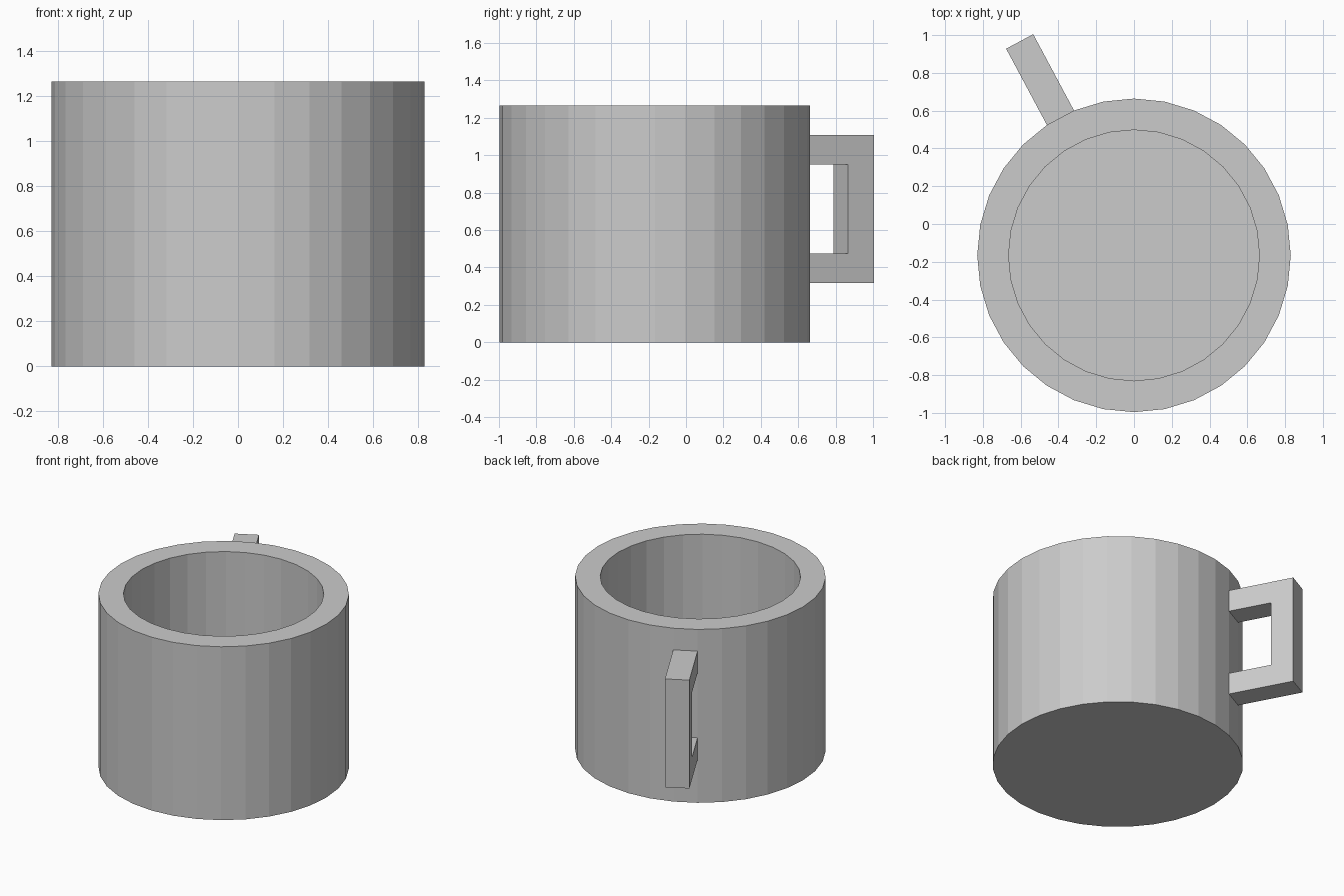
import bpy, bmesh, math
from mathutils import Vector

if "Cube" in bpy.data.objects:
    bpy.data.objects.remove(bpy.data.objects["Cube"])

SIDES, CY = 32, -0.166
R_OUT, R_IN, H = 0.83, 0.664, 1.267
STEP = H / 8          # height of one wall row, also the handle thickness
HANDLE_R = 1.284      # handle reach from the cup axis

bm = bmesh.new()


def ring(r, z):
    return [bm.verts.new((r * math.cos(2 * math.pi * i / SIDES),
                          CY + r * math.sin(2 * math.pi * i / SIDES), z))
            for i in range(SIDES)]


# Cup: outer wall rows, flat rim, inner wall, thick floor
profile = [(R_OUT, STEP * k) for k in range(9)] + [(R_IN, H), (R_IN, STEP)]
rings = [ring(r, z) for r, z in profile]
rows = []
for a, b in zip(rings, rings[1:]):
    rows.append([bm.faces.new((a[i], a[(i + 1) % SIDES], b[(i + 1) % SIDES], b[i]))
                 for i in range(SIDES)])
bm.faces.new(list(reversed(rings[0])))
bm.faces.new(rings[-1])

# Handle: pull two arms out of one wall column, then join their ends
col = SIDES // 4 + 2
ang = 2 * math.pi * (col + 0.5) / SIDES
out = Vector((math.cos(ang), math.sin(ang), 0))
apothem = R_OUT * math.cos(math.pi / SIDES)


def extrude(face, dist):
    cap = bmesh.ops.extrude_discrete_faces(bm, faces=[face])["faces"][0]
    bmesh.ops.translate(bm, verts=cap.verts, vec=out * dist)
    return cap


facing = []
for row, side in ((2, 1), (6, -1)):
    cap = extrude(rows[row][col], HANDLE_R - STEP - apothem)
    cap = extrude(cap, STEP)
    bm.normal_update()
    edge = max(cap.edges, key=lambda e: side * (e.verts[0].co.z + e.verts[1].co.z))
    facing.append(next(f for f in edge.link_faces if f is not cap))
loops = [e for f in facing for e in f.edges]
bmesh.ops.delete(bm, geom=facing, context='FACES_ONLY')
bmesh.ops.bridge_loops(bm, edges=loops)

bmesh.ops.recalc_face_normals(bm, faces=bm.faces)
mesh = bpy.data.meshes.new("mug")
bm.to_mesh(mesh)
bm.free()
bpy.context.collection.objects.link(bpy.data.objects.new("mug", mesh))
